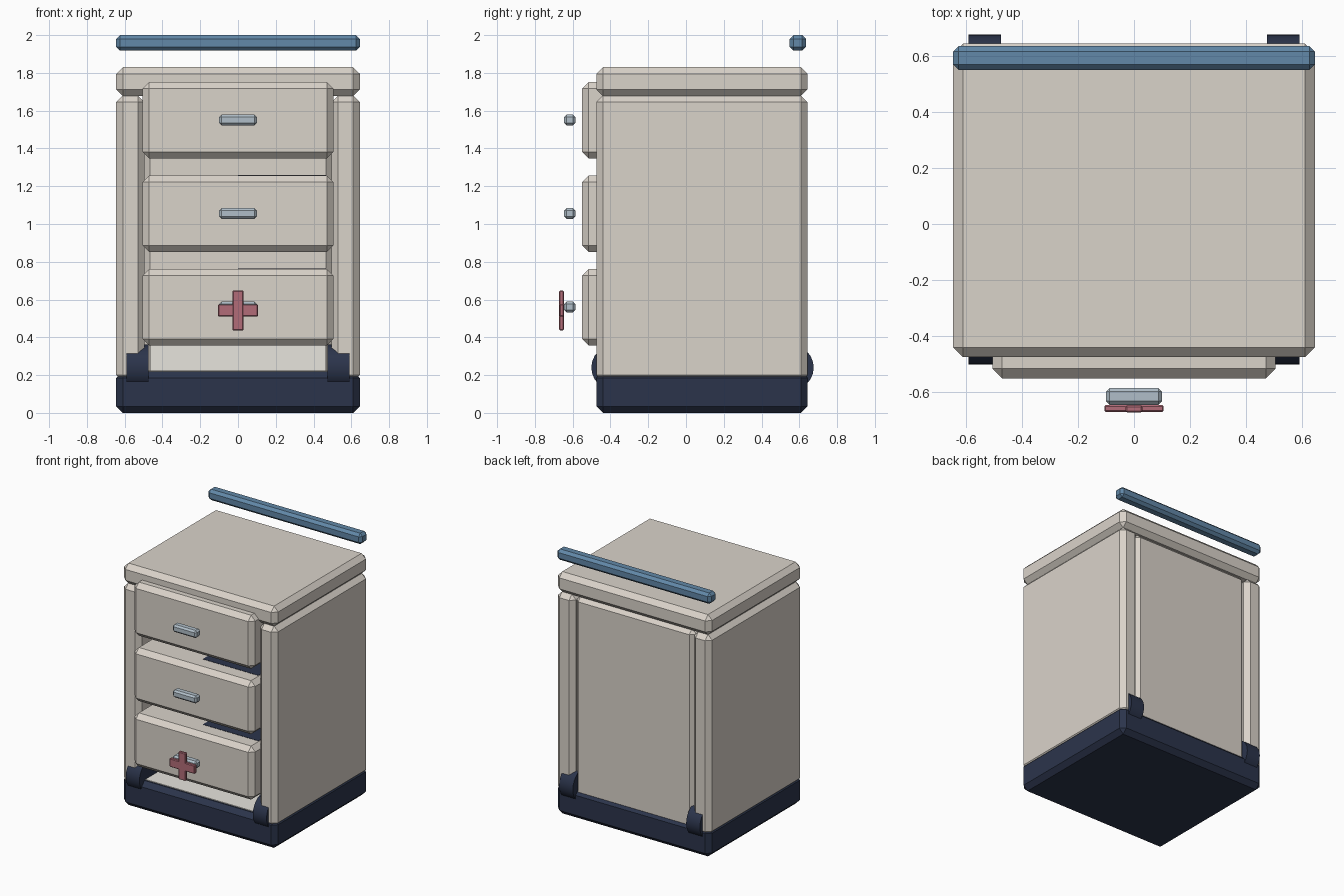
import bpy, math

if "Cube" in bpy.data.objects:
    bpy.data.objects.remove(bpy.data.objects["Cube"])


def lin(c):
    return c / 12.92 if c <= 0.04045 else ((c + 0.055) / 1.055) ** 2.4


def material(name, r, g, b):
    m = bpy.data.materials.new(name)
    m.diffuse_color = (lin(r / 255), lin(g / 255), lin(b / 255), 1)
    m.use_nodes = True
    m.node_tree.nodes["Principled BSDF"].inputs["Base Color"].default_value = m.diffuse_color
    return m


BEIGE = material("warm_beige", 218, 211, 202)
NAVY = material("dark_navy", 43, 52, 75)
BLUE = material("steel_blue", 98, 136, 168)
GREY = material("pale_grey", 176, 190, 200)
RED = material("muted_red", 178, 108, 120)
WHITE = material("off_white", 240, 237, 230)


def box(name, x, y, z, mat, bevel=0.0):
    """Box from (min, max) ranges, with one flat chamfer on its edges."""
    lo, hi = zip(x, y, z)
    bpy.ops.mesh.primitive_cube_add(size=1, location=[(a + b) / 2 for a, b in zip(lo, hi)])
    ob = bpy.context.object
    ob.name = name
    ob.scale = [b - a for a, b in zip(lo, hi)]
    bpy.ops.object.transform_apply(location=False, rotation=False, scale=True)
    ob.data.materials.append(mat)
    if bevel:
        mod = ob.modifiers.new("chamfer", "BEVEL")
        mod.width = bevel
        mod.segments = 1
    return ob


W, FRONT, BACK, C = 0.645, -0.475, 0.643, 0.035

# Cabinet shell, open at the front
box("base", (-W, W), (FRONT, BACK), (0, 0.22), NAVY, C)
box("top", (-W, W), (FRONT, BACK), (1.677, 1.83), BEIGE, C)
box("back_panel", (-0.5, 0.5), (0.52, 0.625), (0.17, 1.68), BEIGE, C)
box("floor_liner", (-0.495, 0.495), (-0.43, 0.53), (0.215, 0.225), WHITE)
box("lower_back_liner", (-0.465, 0.465), (0.512, 0.53), (0.22, 0.40), WHITE)
for side, s in (("left", -1), ("right", 1)):
    box(side + "_side_panel", sorted((s * 0.495, s * W)), (FRONT, BACK), (0.165, 1.68), BEIGE, C)

# Drawers with pulls
for i in range(3):
    z = 0.357 + i * 0.495
    box(f"drawer_{i + 1}", (-0.505, 0.505), (-0.55, 0.45), (z, z + 0.405), BEIGE, C)
    box(f"drawer_pull_{i + 1}", (-0.1, 0.1), (-0.645, -0.585), (z + 0.175, z + 0.232), GREY, 0.013)
    if i < 2:
        box(f"drawer_liner_{i + 1}", (0.0, 0.465), (-0.42, 0.4), (z + 0.403, z + 0.407), NAVY)

# Cross badge
box("cross_upright", (-0.03, 0.03), (-0.672, -0.647), (0.437, 0.647), RED, 0.005)
box("cross_bar", (-0.106, 0.106), (-0.67, -0.645), (0.51, 0.575), RED, 0.005)

# Push bar
box("push_bar", (-W, W), (0.549, 0.635), (1.918, 2.0), BLUE, 0.02)

# Wheels
for x in (-0.532, 0.532):
    for y in (-0.38, 0.555):
        bpy.ops.mesh.primitive_cylinder_add(vertices=24, radius=0.121, depth=0.115,
                                            location=(x, y, 0.24), rotation=(0, math.pi / 2, 0))
        wheel = bpy.context.object
        wheel.name = "wheel"
        wheel.data.materials.append(NAVY)
        bpy.ops.object.shade_smooth_by_angle(angle=math.radians(30))
